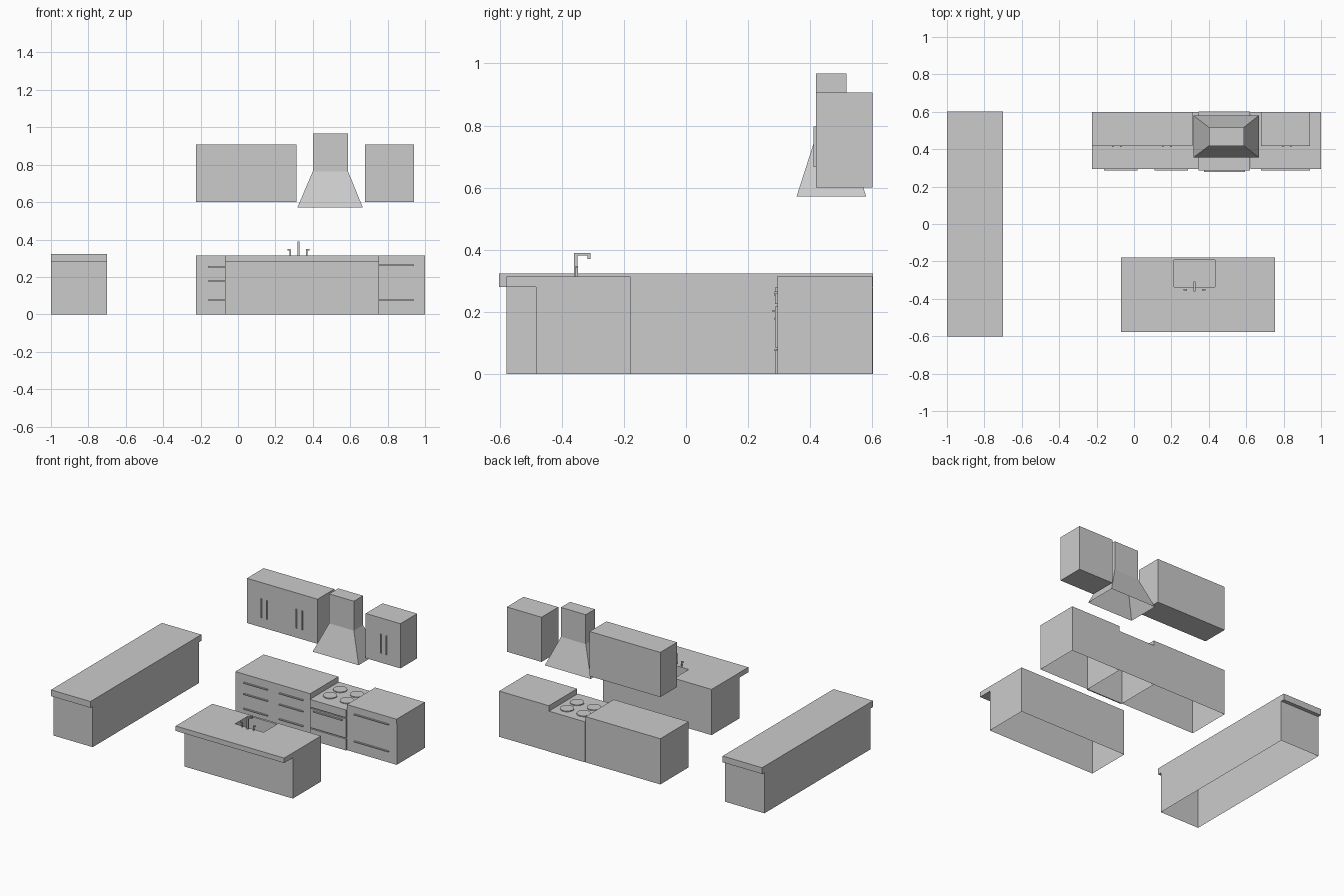
import bpy, bmesh, math
from mathutils import Matrix

if "Cube" in bpy.data.objects:
    bpy.data.objects.remove(bpy.data.objects["Cube"])


def finish(name, bm):
    me = bpy.data.meshes.new(name)
    bm.normal_update()
    bm.to_mesh(me)
    bm.free()
    ob = bpy.data.objects.new(name, me)
    bpy.context.collection.objects.link(ob)
    return ob


def box(name, x, y, z, skip=""):
    """Box from ranges; skip 't' and/or 'b' leaves the top/bottom open."""
    bm = bmesh.new()
    bmesh.ops.create_cube(bm, size=1)
    for v in bm.verts:
        v.co = [r[0] if c < 0 else r[1] for c, r in zip(v.co, (x, y, z))]
    bm.normal_update()
    drop = [f for f in bm.faces
            if ("b" in skip and f.normal.z < -0.5) or ("t" in skip and f.normal.z > 0.5)]
    bmesh.ops.delete(bm, geom=drop, context="FACES")
    return finish(name, bm)


def bar(name, centre, size):
    return box(name, *[(c - s / 2, c + s / 2) for c, s in zip(centre, size)])


def disc(name, x, y, z, r, h):
    bm = bmesh.new()
    bmesh.ops.create_cone(bm, cap_ends=True, segments=24, radius1=r, radius2=r,
                          depth=h, matrix=Matrix.Translation((x, y, z + h / 2)))
    return finish(name, bm)


# side counter
box("side_counter_base", (-1, -0.7), (-0.577, 0.577), (0, 0.28), "tb")
box("side_counter_top", (-1, -0.7), (-0.602, 0.602), (0.28, 0.323))

# island with sink cut-out
SX, SY = (0.215, 0.432), (-0.338, -0.193)
box("island_base", (-0.07, 0.755), (-0.483, -0.178), (0, 0.28), "tb")
top = box("island_top", (-0.07, 0.755), (-0.577, -0.178), (0.28, 0.314))
cutter = box("sink_cutter", SX, SY, (0.2, 0.4))
mod = top.modifiers.new("sink_hole", "BOOLEAN")
mod.operation, mod.solver, mod.object = "DIFFERENCE", "EXACT", cutter
bpy.context.view_layer.objects.active = top
bpy.ops.object.modifier_apply(modifier=mod.name)
bpy.data.objects.remove(cutter)
basin = box("sink_basin", SX, SY, (0.2, 0.28), "t")
basin.data.flip_normals()

# faucet and taps
FX = 0.323
box("faucet_post", (FX - 0.005, FX + 0.005), (-0.36, -0.35), (0.314, 0.39))
box("faucet_arm", (FX - 0.005, FX + 0.005), (-0.35, -0.308), (0.381, 0.39))
box("faucet_spout", (FX - 0.005, FX + 0.005), (-0.317, -0.308), (0.37, 0.381))
for side, s in (("left", -1), ("right", 1)):
    bar(f"tap_post_{side}", (FX + s * 0.044, -0.352, 0.33), (0.007, 0.008, 0.032))
    bar(f"tap_lever_{side}", (FX + s * 0.05, -0.352, 0.345), (0.018, 0.008, 0.006))

# base cabinets and worktops along the back
for side, x in (("left", (-0.225, 0.344)), ("right", (0.622, 1.0))):
    box(f"base_cabinet_{side}", x, (0.295, 0.6), (0, 0.28), "tb")
    box(f"worktop_{side}", x, (0.293, 0.6), (0.28, 0.314))

# drawer handles
for z in (0.255, 0.178, 0.077):
    for x in (-0.07, 0.2):
        bar("drawer_handle_left", (x, 0.29, z), (0.18, 0.01, 0.007))
for z in (0.262, 0.077):
    bar("drawer_handle_right", (0.81, 0.29, z), (0.26, 0.01, 0.007))

# stove: body, control panel, door, drawer
OX = (0.346, 0.62)
box("stove_body", OX, (0.295, 0.602), (0, 0.278), "b")
box("stove_panel", OX, (0.287, 0.295), (0.225, 0.278))
box("stove_door", OX, (0.287, 0.295), (0.085, 0.218))
box("stove_drawer", OX, (0.287, 0.295), (0.0, 0.078))
bar("stove_door_handle", (0.483, 0.283, 0.203), (0.22, 0.008, 0.008))
for x in (0.42, 0.547):
    for y in (0.4, 0.51):
        disc("burner", x, y, 0.278, 0.044, 0.006)

# wall cabinets with vertical handles
for side, x, pulls in (("left", (-0.225, 0.312), (-0.114, -0.071, 0.154, 0.197)),
                       ("right", (0.678, 0.942), (0.796, 0.838))):
    box(f"wall_cabinet_{side}", x, (0.418, 0.6), (0.6, 0.907))
    for p in pulls:
        bar(f"wall_cabinet_handle_{side}", (p, 0.415, 0.732), (0.007, 0.008, 0.13))

# range hood: open flare rising into a chimney
bm = bmesh.new()
rings = []
for x0, x1, y0, y1, z in ((0.318, 0.667, 0.356, 0.58, 0.572),
                          (0.4, 0.588, 0.418, 0.517, 0.765),
                          (0.4, 0.588, 0.418, 0.517, 0.967)):
    rings.append([bm.verts.new(c) for c in
                  ((x0, y0, z), (x1, y0, z), (x1, y1, z), (x0, y1, z))])
for a, b in zip(rings, rings[1:]):
    for i in range(4):
        j = (i + 1) % 4
        bm.faces.new((a[i], a[j], b[j], b[i]))
bm.faces.new(rings[-1])
finish("range_hood", bm)
